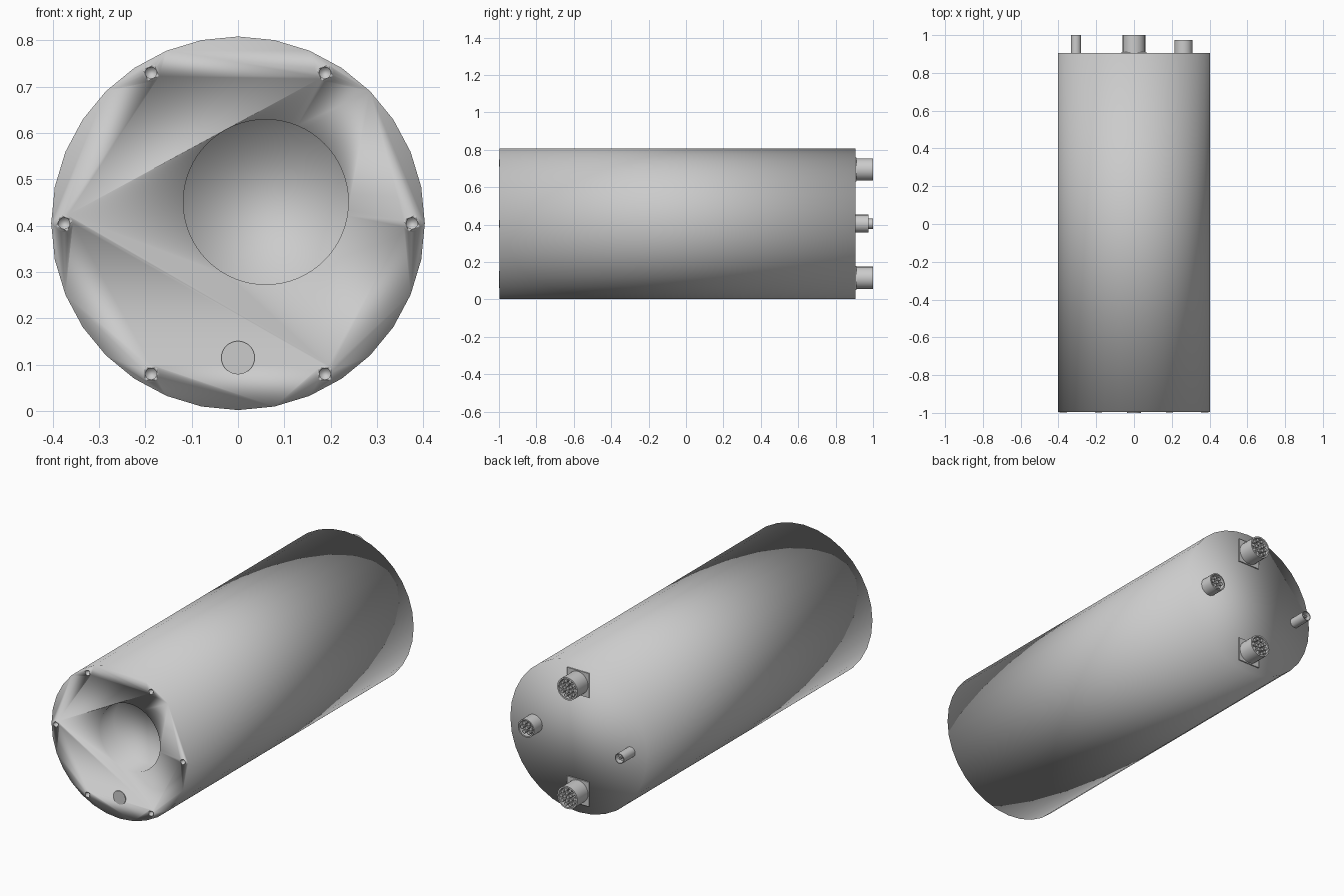
import bpy, bmesh, math
from mathutils import Matrix, Vector

if "Cube" in bpy.data.objects:
    bpy.data.objects.remove(bpy.data.objects["Cube"])

R, ZC = 0.403, 0.405          # housing radius and axis height
FRONT, BACK = -0.996, 0.905   # end planes

grey = bpy.data.materials.new("light_grey")
grey.use_nodes = True
grey.diffuse_color = (0.6, 0.6, 0.6, 1)
grey.node_tree.nodes["Principled BSDF"].inputs["Base Color"].default_value = (0.6, 0.6, 0.6, 1)


def finish(name, bm):
    me = bpy.data.meshes.new(name)
    bmesh.ops.recalc_face_normals(bm, faces=bm.faces)
    bm.to_mesh(me)
    bm.free()
    ob = bpy.data.objects.new(name, me)
    bpy.context.collection.objects.link(ob)
    me.materials.append(grey)
    return ob


def add_rod(bm, x, z, r, y0, y1, sides):
    """Closed cylinder running along y."""
    spin = Matrix.Translation((x, (y0 + y1) / 2, z)) @ Matrix.Rotation(math.pi / 2, 4, 'X')
    bmesh.ops.create_cone(bm, cap_ends=True, segments=sides, radius1=r, radius2=r,
                          depth=y1 - y0, matrix=spin)


def add_lathe(bm, x, z, profile, sides):
    """Revolve (radius, y) points around a y-axis line through x, z."""
    verts = [bm.verts.new((x + r, y, z)) for r, y in profile]
    edges = [bm.edges.new(p) for p in zip(verts, verts[1:])]
    bmesh.ops.spin(bm, geom=verts + edges, cent=(x, 0, z), axis=(0, 1, 0),
                   angle=math.tau, steps=sides, use_merge=True)
    bmesh.ops.remove_doubles(bm, verts=bm.verts, dist=1e-5)


def smooth(ob, angle=None):
    bpy.ops.object.select_all(action='DESELECT')
    ob.select_set(True)
    bpy.context.view_layer.objects.active = ob
    if angle is None:
        bpy.ops.object.shade_smooth()
    else:
        bpy.ops.object.shade_smooth_by_angle(angle=math.radians(angle))


def combine(target, tool, operation):
    mod = target.modifiers.new(operation.lower(), 'BOOLEAN')
    mod.operation, mod.object, mod.solver = operation, tool, 'EXACT'
    bpy.context.view_layer.objects.active = target
    bpy.ops.object.modifier_apply(modifier=mod.name)
    bpy.data.objects.remove(tool)


# Housing with an off-centre port and six fastener rims
bm = bmesh.new()
add_rod(bm, 0, ZC, R, FRONT, BACK, 32)
housing = finish("housing", bm)

spots = [(0.375 * math.cos(a), ZC + 0.375 * math.sin(a))
         for a in (math.radians(60 * i) for i in range(6))]
rims, cutter = bmesh.new(), bmesh.new()
for x, z in spots:
    add_rod(rims, x, z, 0.019, FRONT - 0.003, FRONT + 0.02, 16)
    add_rod(cutter, x, z, 0.012, FRONT - 0.05, FRONT + 0.02, 16)
add_rod(cutter, 0.06, 0.451, 0.178, FRONT - 0.05, FRONT + 0.12, 64)
combine(housing, finish("rim_tool", rims), 'UNION')
combine(housing, finish("hole_tool", cutter), 'DIFFERENCE')
smooth(housing)

# Small indicator disc on the front
bm = bmesh.new()
add_rod(bm, 0, 0.115, 0.036, FRONT - 0.004, FRONT + 0.01, 32)
smooth(finish("indicator_disc", bm), 30)


def connector(name, x, z, r, tip, rings, pin, flange=0):
    """Cup-shaped socket on the back with rings of contact pins."""
    bm = bmesh.new()
    floor = tip - 0.03
    add_lathe(bm, x, z, [(0, BACK - 0.01), (r, BACK - 0.01), (r, tip),
                         (r * 0.86, tip), (r * 0.86, floor), (0, floor)], 24)
    for count, radius in rings:
        for i in range(count):
            a = math.tau * i / count
            add_rod(bm, x + radius * math.cos(a), z + radius * math.sin(a),
                    pin, floor - 0.005, tip - 0.004, 10)
    if flange:
        size = Matrix.Diagonal((flange, 0.012, flange, 1))
        bmesh.ops.create_cube(bm, size=1, matrix=Matrix.Translation((x, BACK, z)) @ size)
    smooth(finish(name, bm), 35)


for label, z in (("upper", 0.695), ("lower", 0.115)):
    connector(label + "_connector", 0, z, 0.06, 1.0, [(1, 0), (5, 0.02), (10, 0.04)], 0.0085, 0.13)
connector("side_connector", 0.262, ZC, 0.048, 0.975, [(1, 0), (6, 0.026)], 0.009)

# Narrow coaxial socket
connector("coaxial_socket", -0.307, ZC, 0.027, 1.0, [(1, 0)], 0.006)
